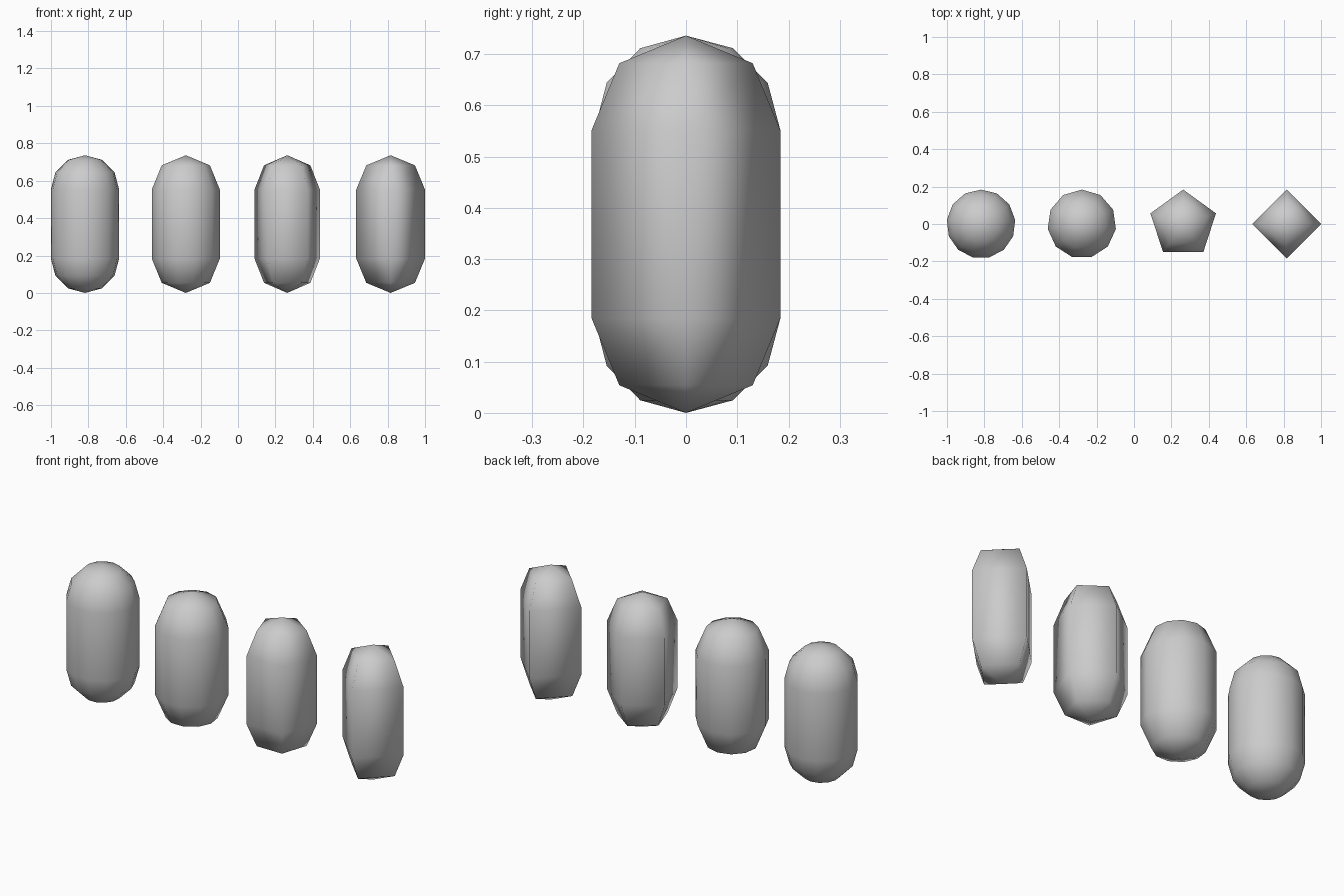
import bpy, bmesh, math

if "Cube" in bpy.data.objects:
    bpy.data.objects.remove(bpy.data.objects["Cube"])

R = 0.184           # capsule radius
LOW, HIGH = R, 3 * R  # z where the straight wall starts and ends


def capsule(name, x, sides, cap_steps):
    bm = bmesh.new()
    # profile rings: bottom cap, straight wall, top cap
    angles = [math.pi / 2 * i / cap_steps for i in range(cap_steps)]
    levels = [(R * math.cos(a), LOW - R * math.sin(a)) for a in reversed(angles)]
    levels += [(R * math.cos(a), HIGH + R * math.sin(a)) for a in angles]
    rings = []
    for r, z in levels:
        ring = []
        for i in range(sides):
            t = math.pi / 2 + 2 * math.pi * i / sides  # first corner faces +y
            ring.append(bm.verts.new((r * math.cos(t), r * math.sin(t), z)))
        rings.append(ring)
    bottom = bm.verts.new((0, 0, LOW - R))
    top = bm.verts.new((0, 0, HIGH + R))
    for i in range(sides):
        j = (i + 1) % sides
        bm.faces.new((bottom, rings[0][j], rings[0][i]))
        bm.faces.new((top, rings[-1][i], rings[-1][j]))
        for a, b in zip(rings, rings[1:]):
            bm.faces.new((a[i], a[j], b[j], b[i]))
    for f in bm.faces:
        f.smooth = True
    mesh = bpy.data.meshes.new(name)
    bm.to_mesh(mesh)
    bm.free()
    obj = bpy.data.objects.new(name, mesh)
    obj.location.x = x
    bpy.context.collection.objects.link(obj)


# Four capsules with decreasing detail, left to right
capsule("capsule_finest", -0.818, 13, 3)
capsule("capsule_fine", -0.279, 11, 2)
capsule("capsule_coarse", 0.263, 5, 2)
capsule("capsule_coarsest", 0.816, 4, 2)
